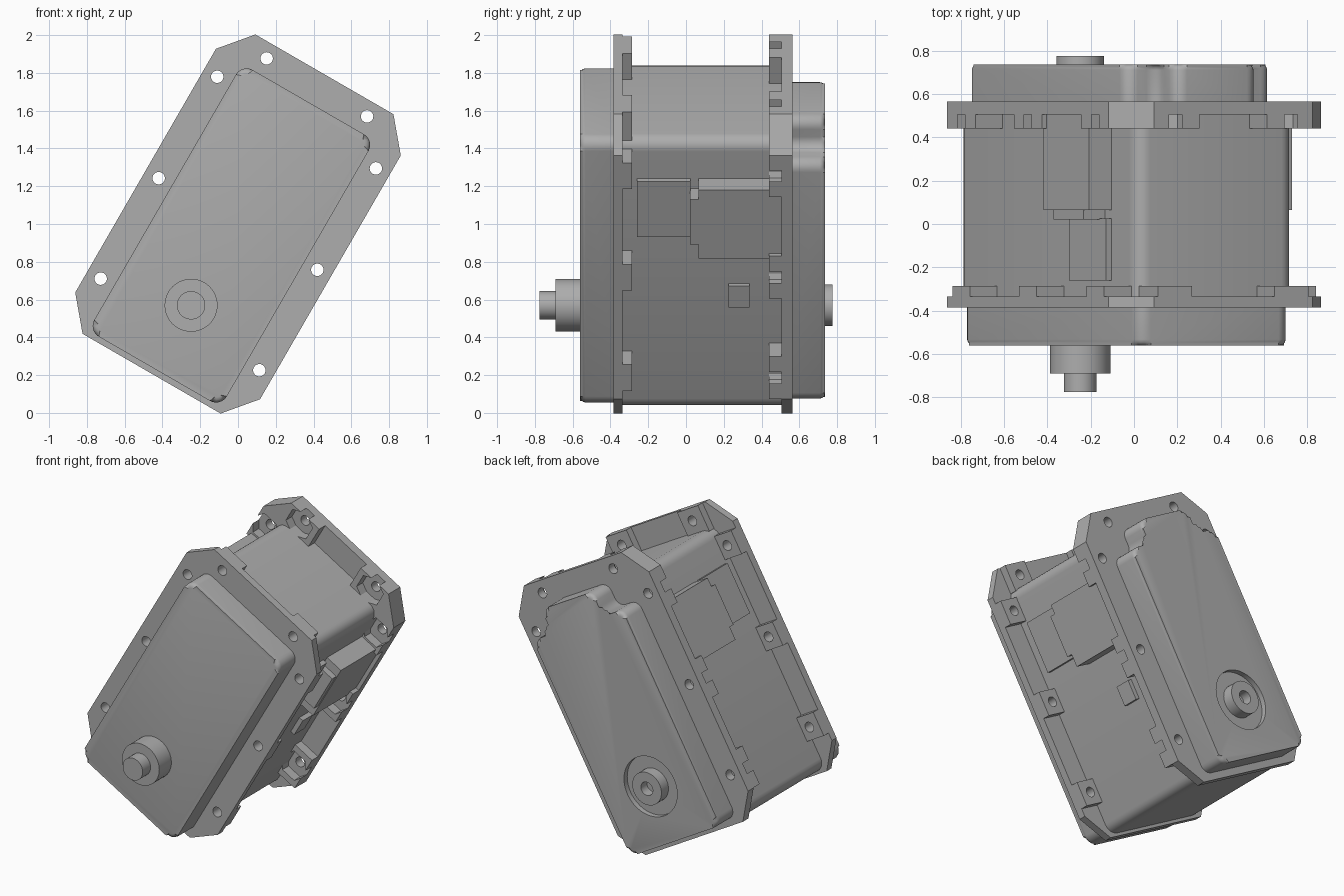
import bpy, bmesh, math
from mathutils import Matrix, Vector

old = bpy.data.objects.get("Cube")
if old:
    bpy.data.objects.remove(old)

grey = bpy.data.materials.new("housing grey")
grey.use_nodes = True
colour = (0.42, 0.42, 0.42, 1)
grey.diffuse_color = colour
grey.node_tree.nodes["Principled BSDF"].inputs["Base Color"].default_value = colour

# Everything is drawn upright, then leaned over about the y axis
LEAN = Matrix.Translation((0, 0, 1)) @ Matrix.Rotation(math.radians(30), 4, 'Y')


def rect(x0, x1, z0, z1):
    return [(x0, z0), (x1, z0), (x1, z1), (x0, z1)]


def ring(cx, cz, r, n=32, turn=0.0):
    return [(cx + r * math.cos(turn + math.tau * i / n),
             cz + r * math.sin(turn + math.tau * i / n)) for i in range(n)]


def rounded(points, r, steps=6):
    """Round every right-angled corner, inward or outward."""
    out = []
    for i, p in enumerate(points):
        p = Vector(p)
        a = (Vector(points[i - 1]) - p).normalized()
        b = (Vector(points[(i + 1) % len(points)]) - p).normalized()
        c = p + r * (a + b)
        for k in range(steps + 1):
            t = math.pi / 2 * k / steps
            out.append(tuple(c - r * (b * math.cos(t) + a * math.sin(t))))
    return out


def mirrored(loops):
    return loops + [[(-x, z) for x, z in loop] for loop in loops]


def prism(name, loops, y0, y1, bevel=0.0):
    """Extrude outlines from y0 to y1; the y1 rim can be bevelled."""
    bm = bmesh.new()
    for loop in loops:
        base = [bm.verts.new((x, y0, z)) for x, z in loop]
        cap = [bm.verts.new((x, y1, z)) for x, z in loop]
        bm.faces.new(base)
        top = bm.faces.new(cap)
        n = len(loop)
        for i in range(n):
            j = (i + 1) % n
            bm.faces.new((base[i], base[j], cap[j], cap[i]))
        if bevel:
            bmesh.ops.bevel(bm, geom=list(top.edges), offset=bevel, segments=3,
                            profile=0.5, affect='EDGES', clamp_overlap=True)
    bmesh.ops.recalc_face_normals(bm, faces=bm.faces[:])
    bm.transform(LEAN)
    mesh = bpy.data.meshes.new(name)
    bm.to_mesh(mesh)
    bm.free()
    mesh.materials.append(grey)
    ob = bpy.data.objects.new(name, mesh)
    bpy.context.scene.collection.objects.link(ob)
    return ob


def cut(ob, loops, y0, y1):
    cutter = prism("cutter", loops, y0, y1)
    cutter.hide_render = True
    mod = ob.modifiers.new("cut", 'BOOLEAN')
    mod.operation, mod.object, mod.solver = 'DIFFERENCE', cutter, 'EXACT'
    graph = bpy.context.evaluated_depsgraph_get()
    mesh = bpy.data.meshes.new_from_object(ob.evaluated_get(graph))
    ob.modifiers.clear()
    ob.data = mesh
    bpy.data.objects.remove(cutter)


parts = []

# Main body and front cover
parts.append(prism("body", [rounded(rect(-.42, .42, -.895, .755), .07)], -.36, .53))
parts.append(prism("front_cover", [rounded(rect(-.405, .405, -.885, .745), .065)],
                   -.36, -.56, .028))

# Rear cover with two notched upper corners and a round recess
outline = [(-.388, -.868), (.388, -.868), (.388, .6), (.22, .6),
           (.22, .765), (-.22, .765), (-.22, .6), (-.388, .6)]
rear_cover = prism("rear_cover", [rounded(outline, .06)], .54, .735, .025)
SHAFT = (0, -.497)
cut(rear_cover, [ring(*SHAFT, .2, 48)], .7, .8)
parts.append(rear_cover)

# Chamfered flanges with screw holes
half = [(.422, -.915), (.565, -.745), (.565, .745), (.422, .915)]
plate = half + [(-x, z) for x, z in reversed(half)]
side_rows = [-.614, 0, .62]
screws = [(.485, z) for z in side_rows] + [(.307, .835)]
holes = mirrored([ring(x, z, .033, 20) for x, z in screws])
hexes = mirrored([ring(x, z, .1, 6, 0 if x > .4 else math.pi / 2) for x, z in screws])

front_flange = prism("front_flange", [plate], -.385, -.335)
rear_flange = prism("rear_flange", [plate], .505, .565)

# Screw bosses on the inner sides of the flanges
front_bosses = prism("front_flange_bosses", mirrored(
    [rect(.4, .565, z - .08, z + .08) for z in side_rows]
    + [rect(.22, .4, .74, .915)]), -.336, -.285)
corner = [(.18, .915), (.422, .915), (.565, .745), (.565, .49),
          (.4, .49), (.4, .74), (.18, .74)]
rear_bosses = prism("rear_flange_bosses", mirrored(
    [rect(.4, .565, z - .13, z + .13) for z in side_rows[:2]] + [corner]), .506, .44)
cut(rear_bosses, hexes, .4, .55)
for ob in (front_flange, rear_flange, front_bosses):
    cut(ob, holes, -1, 1)
parts += [front_flange, rear_flange, front_bosses, rear_bosses]

# Side blocks: connector housing, its neck and a shallow pad
parts.append(prism("side_connector", mirrored([rect(.4, .54, .1, .52)]), .065, .51))
parts.append(prism("connector_neck", mirrored([rect(.4, .535, .185, .46)]), .02, .07))
parts.append(prism("side_pad", mirrored([rect(.4, .45, .18, .52)]), -.26, .025))
parts.append(prism("side_clip", [rect(.4, .45, -.25, -.12)], .225, .335))

# Output shaft at the front, bearing stub at the rear
parts.append(prism("shaft_collar", [ring(*SHAFT, .14, 48)], -.54, -.69))
parts.append(prism("shaft", [ring(*SHAFT, .075, 40)], -.68, -.775))
stub = prism("rear_stub", [ring(*SHAFT, .11, 40)], .66, .775, .01)
cut(stub, [ring(*SHAFT, .045, 24)], .71, .85)
parts.append(stub)

# Smooth the curved surfaces, keep hard edges
bpy.ops.object.select_all(action='DESELECT')
for ob in parts:
    ob.select_set(True)
bpy.context.view_layer.objects.active = parts[0]
bpy.ops.object.shade_smooth_by_angle(angle=math.radians(32))
